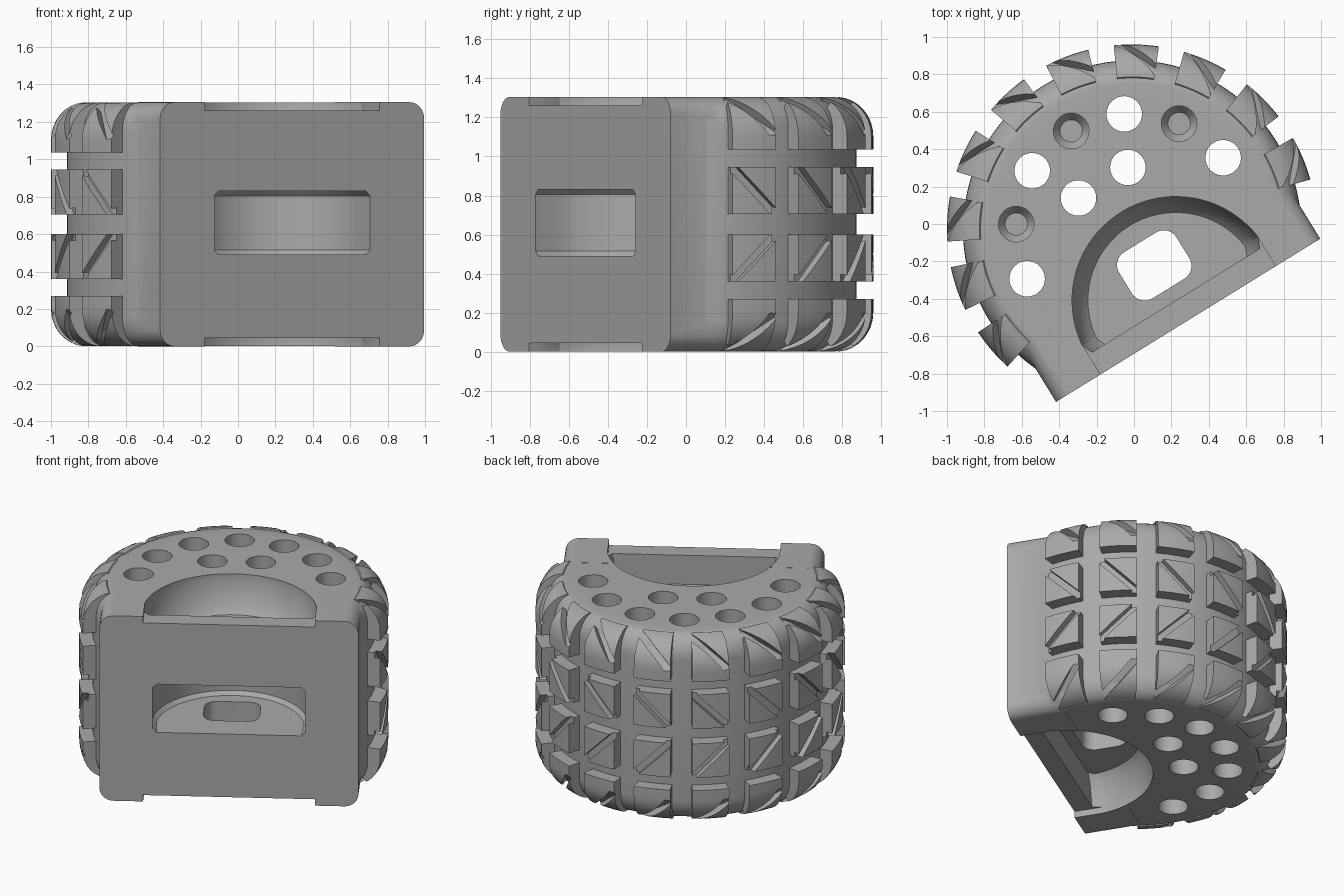
import bpy, bmesh
from math import sin, cos, radians, pi
from mathutils import Matrix, Vector

if "Cube" in bpy.data.objects:
    bpy.data.objects.remove(bpy.data.objects["Cube"])

H = 1.305          # total height
FACE = -0.57       # front plate plane, measured from the tyre axis
grey = bpy.data.materials.new("mid_grey")
grey.use_nodes = True
grey.diffuse_color = (0.4, 0.4, 0.4, 1)
grey.node_tree.nodes["Principled BSDF"].inputs["Base Color"].default_value = (0.4, 0.4, 0.4, 1)


def finish(name, bm):
    bmesh.ops.recalc_face_normals(bm, faces=bm.faces)
    mesh = bpy.data.meshes.new(name)
    bm.to_mesh(mesh)
    bm.free()
    mesh.materials.append(grey)
    ob = bpy.data.objects.new(name, mesh)
    bpy.context.collection.objects.link(ob)
    return ob


def loft(bm, rings):
    """Skin equal-length rings and cap both ends."""
    rows = [[bm.verts.new(p) for p in ring] for ring in rings]
    n = len(rows[0])
    for a, b in zip(rows, rows[1:]):
        for i in range(n):
            j = (i + 1) % n
            bm.faces.new((a[i], a[j], b[j], b[i]))
    bm.faces.new(rows[0])
    bm.faces.new(rows[-1])


def solid(name, rings):
    bm = bmesh.new()
    loft(bm, rings)
    return finish(name, bm)


def circle(r, z, n, x=0, y=0):
    return [(x + r * cos(2 * pi * i / n), y + r * sin(2 * pi * i / n), z) for i in range(n)]


def rounded_rect(w, h, r, steps=8):
    """Half width, half height, corner radius."""
    pts = []
    for k, (sx, sy) in enumerate(((1, 1), (-1, 1), (-1, -1), (1, -1))):
        for i in range(steps + 1):
            a = pi / 2 * (k + i / steps)
            pts.append((sx * (w - r) + r * cos(a), sy * (h - r) + r * sin(a)))
    return pts


def half_disc(r, z, back, front, n=40):
    """Arc behind the line y = back, closed by a straight edge at y = front."""
    arc = [(r * cos(a), back + r * sin(a), z)
           for a in (radians(6 + 168 * i / n) for i in range(n + 1))]
    return arc + [(-0.95 * r, front, z), (0.95 * r, front, z)]


def box(bm, size, matrix):
    bmesh.ops.create_cube(bm, size=1, matrix=matrix @ Matrix.Diagonal((*size, 1)))


def box_cutter(name, size, at):
    bm = bmesh.new()
    box(bm, size, Matrix.Translation(at))
    return finish(name, bm)


def combine(target, tool, operation="DIFFERENCE"):
    tool.hide_render = True
    mod = target.modifiers.new("cut", "BOOLEAN")
    mod.operation, mod.object, mod.solver = operation, tool, "EXACT"
    bpy.context.view_layer.objects.active = target
    bpy.ops.object.modifier_apply(modifier=mod.name)
    bpy.data.objects.remove(tool)


# Tyre carcass: turned shape with rounded shoulders
shoulder = [(0.78 + 0.125 * sin(a), 0.161 - 0.16 * cos(a))
            for a in (pi / 2 * i / 8 for i in range(9))]
outline = shoulder + [(r, H - z) for r, z in reversed(shoulder)]
body = solid("tyre_body", [circle(r, z, 96) for r, z in outline])
combine(body, box_cutter("front_trim", (3, 1, 3), (0, FACE + 0.02 - 0.5, H / 2)))

# Flat front plate block
plate = rounded_rect(0.83, H / 2, 0.09)
combine(body, solid("front_plate", [[(x, y, z + H / 2) for x, z in plate]
                                    for y in (FACE, -0.2)]), "UNION")

# Half-round pockets, shallow front notches, on both ends
pocket = [(-0.1, 0.555), (0.045, 0.555), (0.205, 0.51), (0.25, 0.47)]
for flip in (False, True):
    def level(z):
        return H - z if flip else z
    combine(body, solid("pocket", [half_disc(r, level(z), -0.445, -0.445) for z, r in pocket]))
    combine(body, box_cutter("notch", (1.1, 0.32, 0.2), (0, FACE + 0.03, level(-0.055))))

# Window chamber behind the plate
chamber = [(0.49, 0.475), (0.515, 0.5), (0.805, 0.5), (0.83, 0.475)]
combine(body, solid("window_chamber", [half_disc(r, z, -0.46, -0.8) for z, r in chamber]))

# Slot joining pockets and chamber
slot = rounded_rect(0.18, 0.145, 0.08)
combine(body, solid("centre_slot", [[(x, y - 0.225, z) for x, y in slot] for z in (0.15, H - 0.15)]))

# Round holes: outer row of seven, inner row of two, three of them blind
bm = bmesh.new()
spots = [(0.62, k) for k in range(-3, 4)] + [(0.333, -1), (0.333, 1)]
for dist, k in spots:
    a = radians(90 + 27.8 * k)
    x, y = dist * cos(a), dist * sin(a)
    if k % 2:
        loft(bm, [circle(0.095, z, 32, x, y) for z in (-0.1, H + 0.1)])
    else:
        tip = [(-0.1, 0.095), (0.4, 0.095), (0.45, 0.06)]
        loft(bm, [circle(r, z, 32, x, y) for z, r in tip])
        loft(bm, [circle(r, H - z, 32, x, y) for z, r in tip])
combine(body, finish("round_holes", bm))

# Tread lugs: ten columns of four blocks swept round the axis
edge = [(0.8, 0.27), (0.99, 0.27)]
edge += [(0.8 + 0.19 * cos(a), 0.2 - 0.2 * sin(a)) for a in (radians(85 * i / 8) for i in range(9))]
edge += [(0.75, 0.06)]
middle = [(0.85, 0.36), (0.99, 0.36), (0.99, 0.60), (0.85, 0.60)]
columns = [90 + 22 * (k - 4.5) for k in range(10)]
lug_bm, groove_bm = bmesh.new(), bmesh.new()
for column in columns:
    for section, r, zc, tilt in ((edge, 0.945, 0.08, 40), (middle, 0.99, 0.48, 0)):
        for top in (False, True):
            side = -1 if top else 1
            prof = [(p, H - z if top else z) for p, z in section]
            angles = [radians(column - 7 + 14 * i / 6) for i in range(7)]
            loft(lug_bm, [[(p * cos(a), p * sin(a), z) for p, z in prof] for a in angles])
            # diagonal sipe, mirrored between upper and lower halves
            place = (Matrix.Rotation(radians(column), 4, "Z")
                     @ Matrix.Translation((r, 0, H - zc if top else zc))
                     @ Matrix.Rotation(radians(side * tilt), 4, "Y")
                     @ Matrix.Rotation(side * pi / 4, 4, "X"))
            box(groove_bm, (0.09, 0.36, 0.045), place)
lugs = finish("tread_lugs", lug_bm)
combine(lugs, finish("diagonal_grooves", groove_bm))

# Turn the whole model to its resting direction and shade it
pose = Matrix.Translation((-0.01, -0.03, 0)) @ Matrix.Rotation(radians(31.7), 4, "Z")
for ob in (body, lugs):
    ob.data.transform(pose)
    bpy.ops.object.select_all(action="DESELECT")
    ob.select_set(True)
    bpy.context.view_layer.objects.active = ob
    bpy.ops.object.shade_smooth_by_angle(angle=radians(30))
